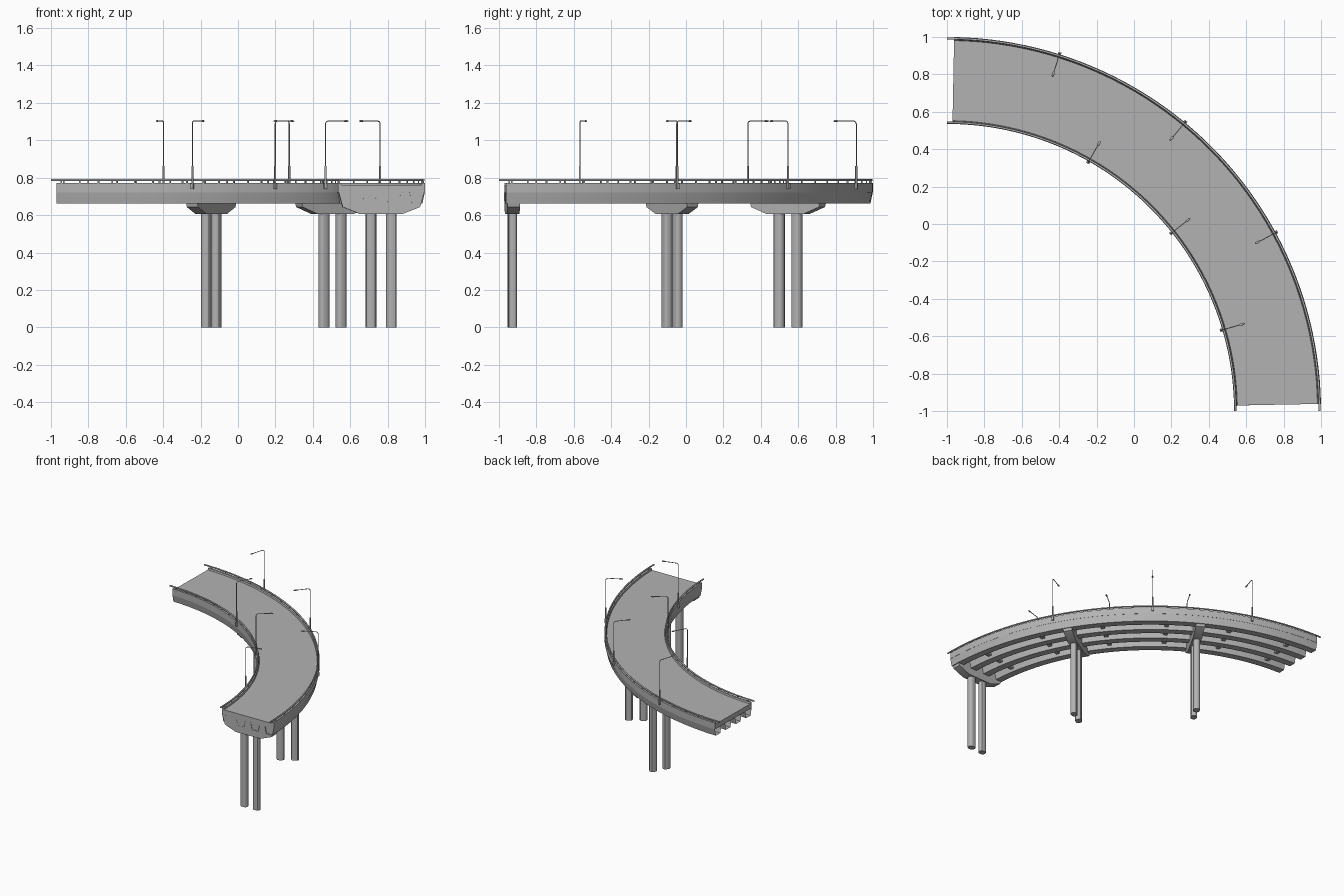
import bpy, bmesh, math
from mathutils import Vector, Matrix

cube = bpy.data.objects.get("Cube")
if cube:
    bpy.data.objects.remove(cube, do_unlink=True)

CENTRE = Vector((-1, -1, 0))   # centre of the bridge's curve
MID = 1.767                    # radius of the deck centreline


def material(name, value):
    m = bpy.data.materials.new(name)
    m.use_nodes = True
    colour = (value, value, value, 1)
    m.diffuse_color = colour
    m.node_tree.nodes["Principled BSDF"].inputs["Base Color"].default_value = colour
    return m


concrete = material("concrete grey", 0.45)


def finish(bm, name, smooth=30):
    bmesh.ops.recalc_face_normals(bm, faces=bm.faces)
    mesh = bpy.data.meshes.new(name)
    bm.to_mesh(mesh)
    bm.free()
    mesh.materials.append(concrete)
    ob = bpy.data.objects.new(name, mesh)
    bpy.context.collection.objects.link(ob)
    bpy.ops.object.select_all(action='DESELECT')
    ob.select_set(True)
    bpy.context.view_layer.objects.active = ob
    bpy.ops.object.shade_smooth_by_angle(angle=math.radians(smooth))
    return ob


def frame(degrees, radius):
    """Local x points outward, y along the road, z up."""
    spin = Matrix.Rotation(math.radians(degrees), 4, 'Z')
    return Matrix.Translation(CENTRE) @ spin @ Matrix.Translation((radius, 0, 0))


def sweep(bm, profile, start=1.1, end=88.9, steps=48, capped=True):
    """Sweep a closed (radius, height) profile round the curve."""
    rings = []
    for i in range(steps + 1):
        m = frame(start + (end - start) * i / steps, 0)
        rings.append([bm.verts.new(m @ Vector((r, 0, z))) for r, z in profile])
    n = len(profile)
    for a, b in zip(rings, rings[1:]):
        for j in range(n):
            bm.faces.new((a[j], a[(j + 1) % n], b[(j + 1) % n], b[j]))
    if capped:
        bm.faces.new(rings[0])
        bm.faces.new(rings[-1])


def box(bm, m, size, at, bevel=0):
    """Box in a local frame, with optional bevelled upright edges."""
    verts = bmesh.ops.create_cube(bm, size=1)["verts"]
    for v in verts:
        v.co = Vector((v.co.x * size[0], v.co.y * size[1], v.co.z * size[2])) + Vector(at)
    if bevel:
        edges = {e for v in verts for e in v.link_edges
                 if abs(e.verts[0].co.z - e.verts[1].co.z) > 0.1}
        old = set(bm.verts) - set(verts)
        bmesh.ops.bevel(bm, geom=list(edges), offset=bevel, segments=3,
                        profile=0.5, affect='EDGES')
        verts = [v for v in bm.verts if v not in old]
    for v in verts:
        v.co = m @ v.co


def cylinder(bm, m, radius, bottom, top, sides=10):
    place = m @ Matrix.Translation((0, 0, (bottom + top) / 2))
    bmesh.ops.create_cone(bm, cap_ends=True, segments=sides, radius1=radius,
                          radius2=radius, depth=top - bottom, matrix=place)


# Deck slab with a low kerb along both edges
bm = bmesh.new()
sweep(bm, [(1.535, .72), (1.535, .773), (1.55, .773), (1.553, .76),
           (1.981, .76), (1.984, .773), (2.0, .773), (2.0, .72)])
finish(bm, "deck_slab")

# Four tapered girders, open at their ends
beam_radii = [MID + (i - 1.5) * 0.1277 for i in range(4)]
bm = bmesh.new()
for r in beam_radii:
    sweep(bm, [(r - .040, .72), (r + .040, .72), (r + .028, .663), (r - .028, .663)],
          capped=False)
finish(bm, "girders")

# Cross braces between neighbouring girders
bm = bmesh.new()
for degrees in (9.6, 24.3, 39, 53.7, 68.4, 83):
    for r in beam_radii[:-1]:
        box(bm, frame(degrees, r + 0.064), (0.07, 0.03, 0.035), (0, 0, 0.703))
finish(bm, "cross_braces")

# Piers: a tapered cap on a pair of rounded columns
for name, degrees in (("end", 2.3), ("near", 31.6), ("far", 61)):
    m = frame(degrees, MID)
    bm = bmesh.new()
    half = [(.228, .72), (.207, .643), (.11, .605)]
    outline = half + [(-x, z) for x, z in reversed(half)]
    loops = [[bm.verts.new(m @ Vector((x, y, z))) for x, z in outline]
             for y in (-0.034, 0.034)]
    for loop in loops:
        bm.faces.new(loop)
    for j in range(len(outline)):
        k = (j + 1) % len(outline)
        bm.faces.new((loops[0][j], loops[0][k], loops[1][k], loops[1][j]))
    finish(bm, name + "_pier_cap")
    bm = bmesh.new()
    for x in (-0.054, 0.054):
        box(bm, m, (0.058, 0.048, 0.61), (x, 0, 0.305), bevel=0.02)
    finish(bm, name + "_pier_columns")

# Handrails on short posts
for name, r in (("inner", 1.542), ("outer", 1.992)):
    bm = bmesh.new()
    tube = [(r + .006 * math.cos(a), .788 + .006 * math.sin(a))
            for a in (math.tau * i / 8 for i in range(8))]
    sweep(bm, tube, 0, 90)
    finish(bm, name + "_handrail", 60)
    bm = bmesh.new()
    for i in range(24):
        box(bm, frame(2 + i * 86 / 23, r), (.006, .008, .025), (0, 0, .777))
    finish(bm, name + "_rail_posts")


# Street lamps leaning in over the road
def lamp(name, degrees, radius, inward):
    m = frame(degrees, radius)
    bm = bmesh.new()
    box(bm, m, (.016, .018, .03), (0, 0, .755))
    cylinder(bm, m, .0055, .745, .862)
    cylinder(bm, m, .0028, .862, 1.09, 8)
    # bent arm
    path = [(0, 1.088), (.004, 1.098), (.014, 1.103), (.105, 1.103)]
    rings = []
    for i, (d, z) in enumerate(path):
        tilt = math.radians((0, 45, 80, 90)[i])
        ring = []
        for k in range(6):
            a = math.tau * k / 6
            side, across = .0028 * math.cos(a), .0028 * math.sin(a)
            ring.append(bm.verts.new(m @ Vector((
                inward * (d - side * math.cos(tilt)), across, z + side * math.sin(tilt)))))
        rings.append(ring)
    for a, b in zip(rings, rings[1:]):
        for k in range(6):
            bm.faces.new((a[k], a[(k + 1) % 6], b[(k + 1) % 6], b[k]))
    # lamp head
    head = m @ Matrix.Translation((inward * .114, 0, 1.103)) @ Matrix.Diagonal((.016, .007, .005, 1))
    bmesh.ops.create_uvsphere(bm, u_segments=10, v_segments=6, radius=1, matrix=head)
    finish(bm, name, 60)


for i in range(3):
    lamp(f"outer_lamp_{i + 1}", 28.5 + 22 * i, 2.003, -1)
    lamp(f"inner_lamp_{i + 1}", 16.4 + 22 * i, 1.53, 1)
